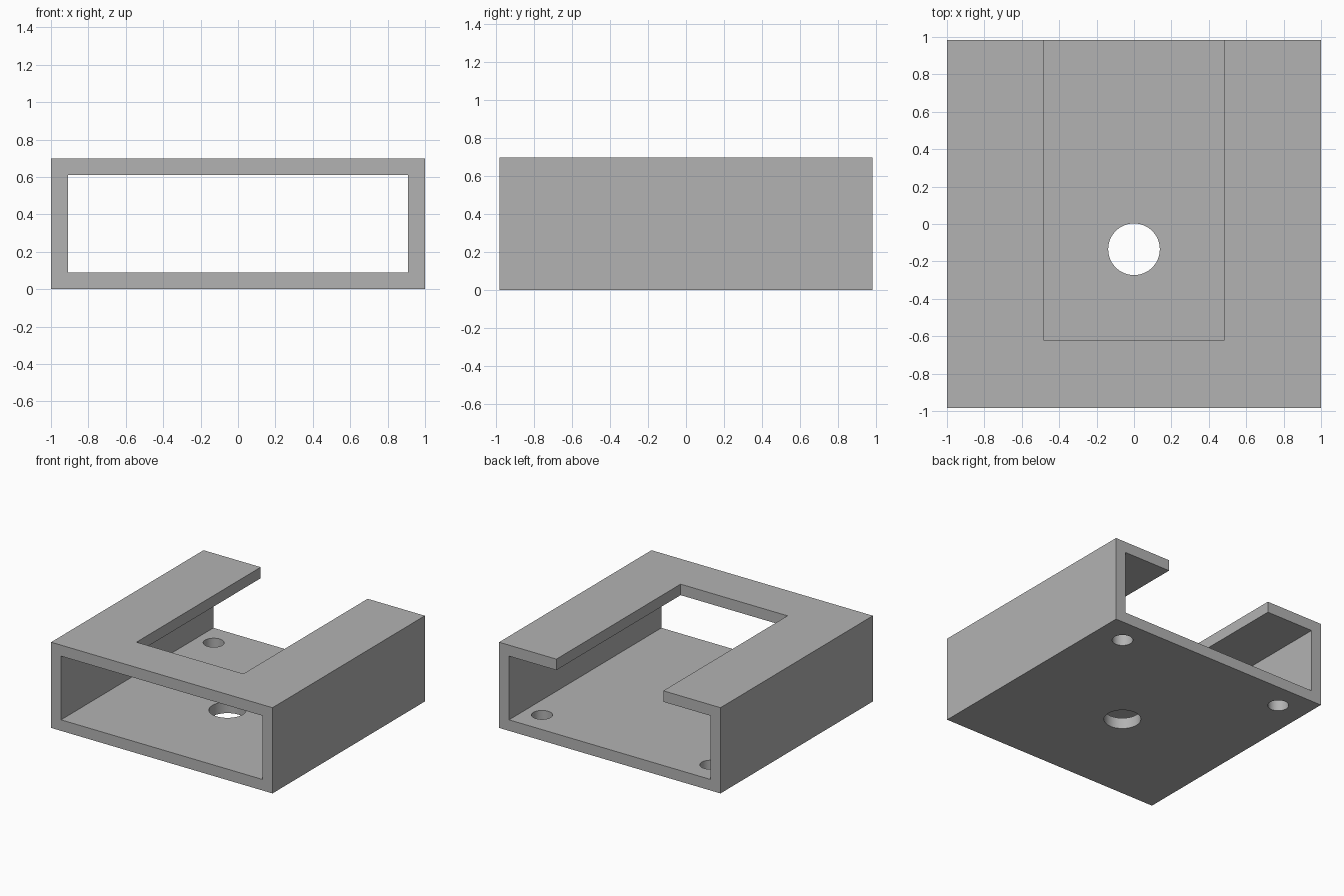
import bpy
import bmesh
from mathutils import Matrix, Vector

cube = bpy.data.objects.get("Cube")
if cube:
    bpy.data.objects.remove(cube, do_unlink=True)

grey = bpy.data.materials.new("plain grey")
grey.use_nodes = True
COLOUR = (0.45, 0.45, 0.45, 1)
grey.diffuse_color = COLOUR
grey.node_tree.nodes["Principled BSDF"].inputs["Base Color"].default_value = COLOUR

HALF_X, HALF_Y, HEIGHT, WALL = 1.0, 0.983, 0.7, 0.09


def make_object(name, bm):
    mesh = bpy.data.meshes.new(name)
    bm.to_mesh(mesh)
    bm.free()
    mesh.materials.append(grey)
    obj = bpy.data.objects.new(name, mesh)
    bpy.context.collection.objects.link(obj)
    return obj


def box(name, low, high):
    low, high = Vector(low), Vector(high)
    bm = bmesh.new()
    place = Matrix.Translation((low + high) / 2) @ Matrix.Diagonal((*(high - low), 1))
    bmesh.ops.create_cube(bm, size=1, matrix=place)
    return make_object(name, bm)


def drill(name, x, y, radius):
    bm = bmesh.new()
    bmesh.ops.create_cone(bm, cap_ends=True, segments=64, radius1=radius, radius2=radius,
                          depth=0.3, matrix=Matrix.Translation((x, y, WALL / 2)))
    return make_object(name, bm)


# Rectangular sleeve
housing = box("housing", (-HALF_X, -HALF_Y, 0), (HALF_X, HALF_Y, HEIGHT))

# Through channel, top slot open to the back, and three floor holes
cutters = [
    box("channel_cutter", (-HALF_X + WALL, -1.2, WALL), (HALF_X - WALL, 1.2, HEIGHT - WALL)),
    box("slot_cutter", (-0.483, -0.62, 0.4), (0.483, 1.3, 0.9)),
    drill("centre_hole_cutter", 0, -0.135, 0.138),
    drill("left_hole_cutter", 0.76, 0.772, 0.078),
    drill("right_hole_cutter", -0.76, 0.772, 0.078),
]
for cutter in cutters:
    cut = housing.modifiers.new(cutter.name, "BOOLEAN")
    cut.operation = "DIFFERENCE"
    cut.solver = "EXACT"
    cut.object = cutter

# Bake the cuts, then drop the cutters
bpy.context.view_layer.objects.active = housing
housing.select_set(True)
for name in [m.name for m in housing.modifiers]:
    bpy.ops.object.modifier_apply(modifier=name)
for cutter in cutters:
    bpy.data.objects.remove(cutter, do_unlink=True)

bpy.ops.object.shade_smooth_by_angle()
